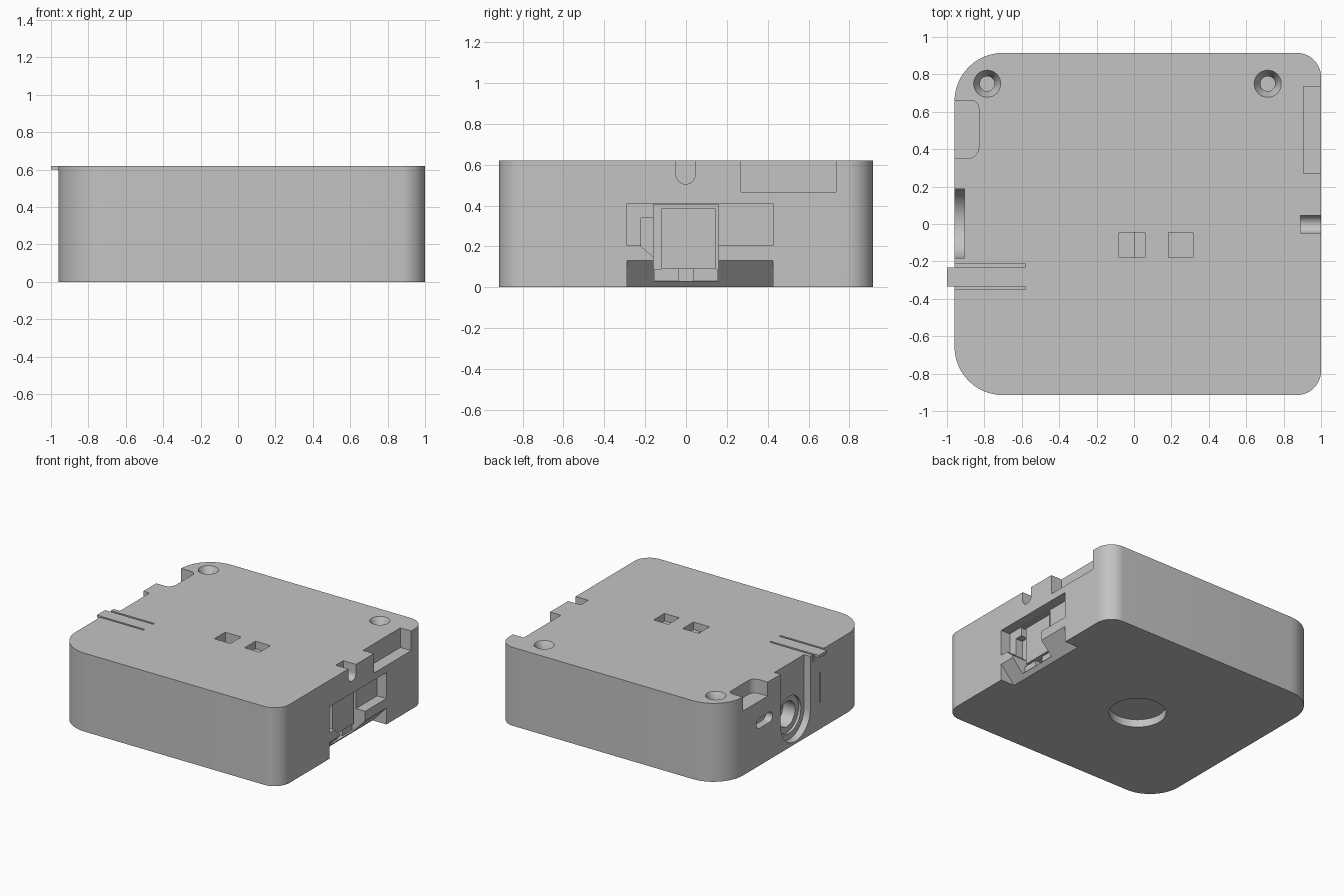
import bpy, bmesh, math
from mathutils import Matrix, Vector

if "Cube" in bpy.data.objects:
    bpy.data.objects.remove(bpy.data.objects["Cube"])

grey = bpy.data.materials.new("plain grey")
grey.diffuse_color = (0.55, 0.55, 0.55, 1)
grey.use_nodes = True
grey.node_tree.nodes["Principled BSDF"].inputs["Base Color"].default_value = grey.diffuse_color
TOP = 0.62
cutters = []


def finish(name, bm):
    bmesh.ops.recalc_face_normals(bm, faces=bm.faces)
    me = bpy.data.meshes.new(name)
    bm.to_mesh(me)
    bm.free()
    me.materials.append(grey)
    ob = bpy.data.objects.new(name, me)
    bpy.context.collection.objects.link(ob)
    return ob


def prism(name, axis, pts, a, b):
    """Extrude a 2D outline along one axis from a to b."""
    place = {"x": lambda u, v, w: (w, u, v), "y": lambda u, v, w: (u, w, v),
             "z": lambda u, v, w: (u, v, w)}[axis]
    bm = bmesh.new()
    lo = [bm.verts.new(place(u, v, a)) for u, v in pts]
    hi = [bm.verts.new(place(u, v, b)) for u, v in pts]
    bm.faces.new(lo)
    bm.faces.new(hi)
    for i in range(len(pts)):
        j = (i + 1) % len(pts)
        bm.faces.new((lo[i], lo[j], hi[j], hi[i]))
    return finish(name, bm)


def arc(cx, cy, r, start, end, n=12):
    return [(cx + r * math.cos(math.radians(start + (end - start) * i / n)),
             cy + r * math.sin(math.radians(start + (end - start) * i / n))) for i in range(n + 1)]


def rounded(u0, u1, v0, v1, radii):
    """Rectangle with radii for the corners: low-low, high-low, high-high, low-high."""
    pts = []
    for k, r in enumerate(radii):
        u = (u0 + r, u1 - r, u1 - r, u0 + r)[k]
        v = (v0 + r, v0 + r, v1 - r, v1 - r)[k]
        pts += arc(u, v, r, 180 + 90 * k, 270 + 90 * k) if r else [(u, v)]
    return pts


def rect(u0, u1, v0, v1):
    return rounded(u0, u1, v0, v1, (0, 0, 0, 0))


def circle(cx, cy, r, n=48):
    return arc(cx, cy, r, 0, 360, n)[:-1]


def cut(name, axis, pts, a, b):
    ob = prism(name + "_cutter", axis, pts, a, b)
    cutters.append(ob)


# Main case, with wider corners on the left
body = prism("case", "z", rounded(-0.96, 1.0, -0.915, 0.915, (0.26, 0.13, 0.13, 0.26)), 0, TOP)

# Top: two windows, each stepped in depth
cut("window_deep", "z", rect(-0.08, 0.0, -0.18, -0.045), 0.52, 0.7)
cut("window_step", "z", rect(-0.01, 0.06, -0.18, -0.045), 0.56, 0.7)
cut("window_right", "z", rect(0.185, 0.315, -0.18, -0.045), 0.56, 0.7)

# Top: countersunk screw holes
for x in (-0.785, 0.715):
    bm = bmesh.new()
    bmesh.ops.create_cone(bm, cap_ends=True, segments=32, radius1=0.04, radius2=0.073, depth=0.061,
                          matrix=Matrix.Translation(Vector((x, 0.75, TOP - 0.0295))))
    cutters.append(finish("countersink_cutter", bm))
    cut("screw_hole", "z", circle(x, 0.75, 0.04, 32), 0.46, 0.58)

# Top: slits on both sides of the latch strip
for y in (-0.222, -0.343):
    cut("latch_slit", "z", rect(-1.1, -0.58, y - 0.008, y + 0.008), 0.56, 0.7)

# Left: corner pocket, pill slot, thin slit
cut("corner_pocket", "z", rounded(-1.1, -0.83, 0.35, 0.66, (0, 0.06, 0.04, 0)), 0.51, 0.7)
cut("pill_slot", "x", rounded(0.29, 0.49, 0.295, 0.375, (0.039,) * 4), -1.1, -0.90)
cut("side_slit", "x", rect(-0.306, -0.294, 0.21, 0.45), -1.1, -0.93)

# Left: U channel with a stepped round socket
cut("u_channel", "x", arc(0.003, 0.205, 0.185, 180, 360, 32) + [(0.188, 0.7), (-0.182, 0.7)], -1.1, -0.905)
cut("socket_ring", "x", circle(0.003, 0.215, 0.145), -0.95, -0.885)
cut("socket_hole", "x", circle(0.003, 0.215, 0.10), -0.95, -0.78)

# Right: notches along the top edge
cut("edge_notch", "x", arc(-0.002, 0.552, 0.047, 180, 360, 16) + [(0.045, 0.7), (-0.049, 0.7)], 0.89, 1.1)
cut("edge_recess", "x", rect(0.27, 0.735, 0.465, 0.7), 0.905, 1.1)

# Right: wide plug recess, deep port, bottom slope
cut("plug_recess", "x", rect(-0.288, 0.425, 0.205, 0.41), 0.92, 1.1)
cut("port", "x", rect(-0.16, 0.16, 0.03, 0.405), 0.82, 1.1)
cut("port_side", "x", [(-0.22, 0.2), (-0.15, 0.14), (-0.15, 0.34), (-0.22, 0.34)], 0.86, 1.1)
cut("bottom_slope", "y", [(0.84, -0.0433), (1.04, 0.1733), (1.04, -0.0433)], -0.288, 0.425)

# Underside: round recess
cut("base_recess", "z", circle(-0.05, -0.02, 0.205, 64), -0.1, 0.06)

# Carve the case
for c in cutters:
    mod = body.modifiers.new(c.name, "BOOLEAN")
    mod.operation = "DIFFERENCE"
    mod.solver = "EXACT"
    mod.object = c
    c.hide_render = True
bpy.context.view_layer.update()
carved = bpy.data.meshes.new_from_object(body.evaluated_get(bpy.context.evaluated_depsgraph_get()))
body.modifiers.clear()
body.data = carved
for c in cutters:
    bpy.data.objects.remove(c)
carved.materials.clear()
carved.materials.append(grey)
for p in carved.polygons:
    p.material_index = 0
carved.shade_smooth()
carved.set_sharp_from_angle(angle=math.radians(30))

# Latch tip beyond the left wall
prism("latch_tip", "y", rect(-1.0, -0.96, 0.60, TOP), -0.333, -0.232)

# Connector block and its foot strips inside the port
prism("connector", "x", rect(-0.12, 0.145, 0.09, 0.385), 0.82, 0.91)
prism("connector_foot_left", "x", rect(-0.155, -0.035, 0.03, 0.09), 0.82, 0.89)
prism("connector_foot_right", "x", rect(0.035, 0.155, 0.03, 0.09), 0.82, 0.89)
